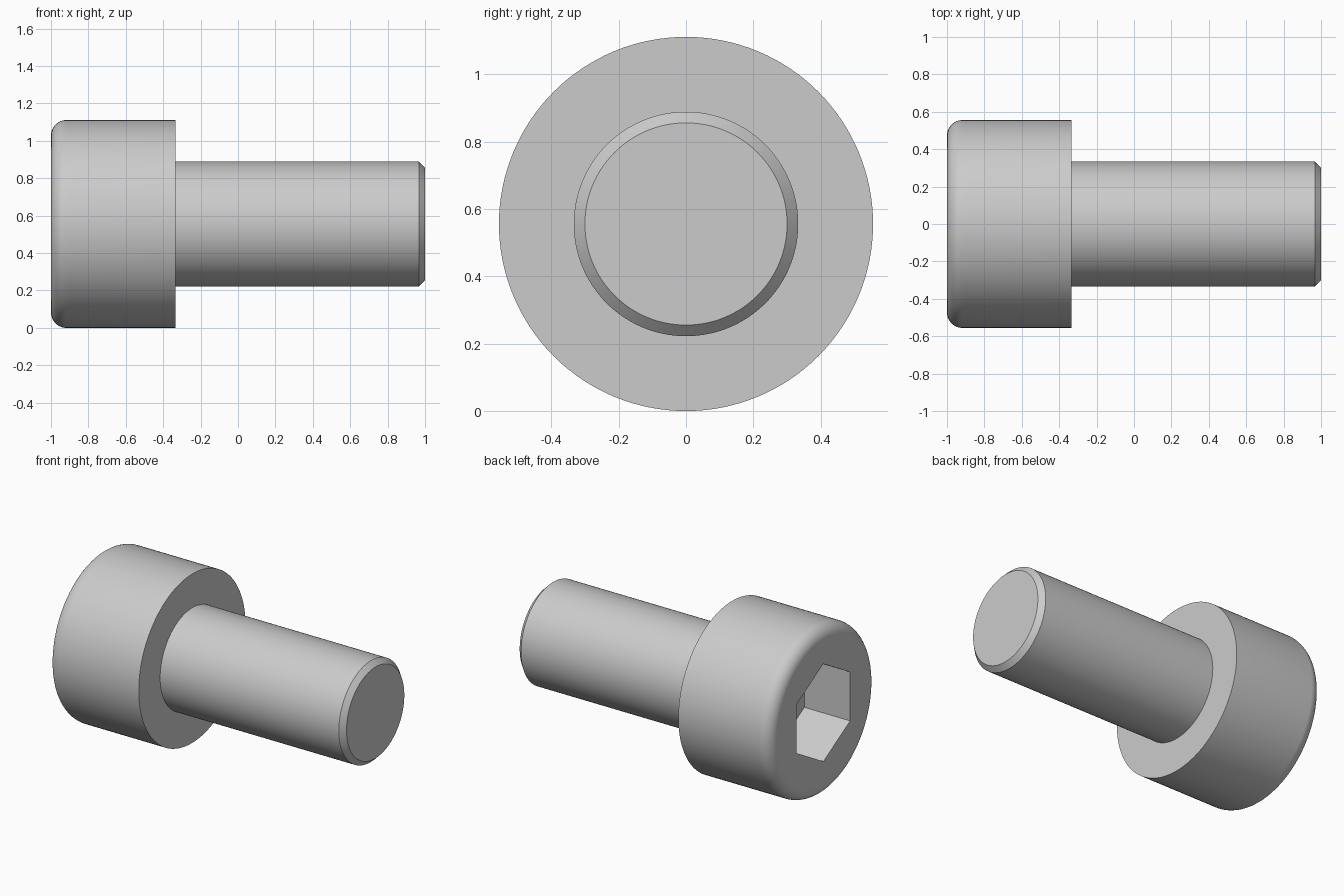
import bpy, bmesh
from math import pi, sin, cos, sqrt, radians

if "Cube" in bpy.data.objects:
    bpy.data.objects.remove(bpy.data.objects["Cube"])

CZ = 0.5556          # axis height = head radius
HEAD_R, SHANK_R = 0.5556, 0.3333
FILLET, CHAMFER = 0.083, 0.033
SEAT_X = -0.3333     # underside of the head


def lathe_x(name, profile, sides, start=0.0):
    """Solid of revolution about the screw axis from (x, radius) points."""
    bm = bmesh.new()
    rings = []
    for x, r in profile:
        rings.append([bm.verts.new((x, r * sin(start + 2 * pi * i / sides),
                                    CZ + r * cos(start + 2 * pi * i / sides)))
                      for i in range(sides)])
    for a, b in zip(rings, rings[1:]):
        for i in range(sides):
            j = (i + 1) % sides
            bm.faces.new((a[i], a[j], b[j], b[i]))
    bm.faces.new(rings[0])
    bm.faces.new(rings[-1])
    bmesh.ops.recalc_face_normals(bm, faces=bm.faces[:])
    mesh = bpy.data.meshes.new(name)
    bm.to_mesh(mesh)
    bm.free()
    obj = bpy.data.objects.new(name, mesh)
    bpy.context.collection.objects.link(obj)
    return obj


# Head with rounded rim, shank and chamfered tip as one turned profile
steps = 10
profile = [(-1 + FILLET * (1 - sin(t)), HEAD_R - FILLET * (1 - cos(t)))
           for t in (pi / 2 * (1 - k / steps) for k in range(steps + 1))]
profile += [(SEAT_X, HEAD_R), (SEAT_X, SHANK_R),
            (1 - CHAMFER, SHANK_R), (1, SHANK_R - CHAMFER)]
screw = lathe_x("cap_screw", profile, 128)

# Hexagonal socket, corners pointing up and down
hex_r = 0.2778 * 2 / sqrt(3)
cutter = lathe_x("socket_cutter", [(-1.2, hex_r), (-0.6667, hex_r)], 6)
cutter.hide_render = True
socket = screw.modifiers.new("hex_socket", 'BOOLEAN')
socket.operation = 'DIFFERENCE'
socket.solver = 'EXACT'
socket.object = cutter

bpy.ops.object.select_all(action='DESELECT')
screw.select_set(True)
bpy.context.view_layer.objects.active = screw
bpy.ops.object.modifier_apply(modifier=socket.name)
bpy.data.objects.remove(cutter, do_unlink=True)

# Smooth turned surfaces, crisp edges
bpy.ops.object.shade_smooth_by_angle(angle=radians(30))
